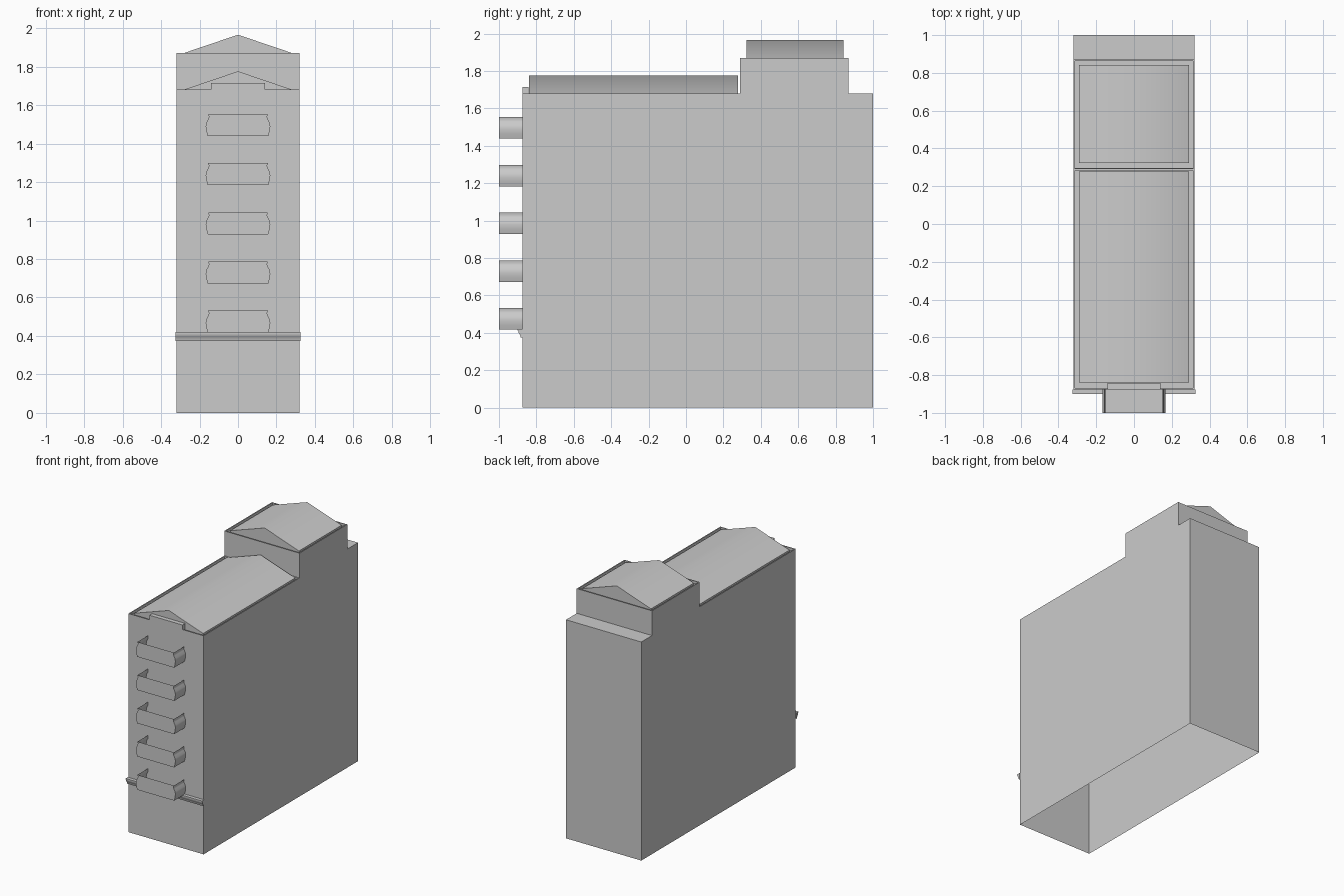
import bpy, bmesh
from mathutils import Vector

if "Cube" in bpy.data.objects:
    bpy.data.objects.remove(bpy.data.objects["Cube"])


def finish(name, bm, smooth=None, recalc=True):
    if recalc:
        bmesh.ops.recalc_face_normals(bm, faces=bm.faces)
    me = bpy.data.meshes.new(name)
    bm.to_mesh(me)
    bm.free()
    ob = bpy.data.objects.new(name, me)
    bpy.context.collection.objects.link(ob)
    if smooth:
        bpy.ops.object.select_all(action='DESELECT')
        ob.select_set(True)
        bpy.context.view_layer.objects.active = ob
        bpy.ops.object.shade_smooth_by_angle(angle=smooth)
    return ob


def prism(points, axis, a, b):
    """Extrude a closed profile along x ('X': points are y,z) or y ('Y': points are x,z)."""
    bm = bmesh.new()
    place = (lambda p, t: (t, p[0], p[1])) if axis == 'X' else (lambda p, t: (p[0], t, p[1]))
    va = [bm.verts.new(place(p, a)) for p in points]
    vb = [bm.verts.new(place(p, b)) for p in points]
    n = len(points)
    bm.faces.new(va)
    bm.faces.new(vb[::-1])
    for i in range(n):
        j = (i + 1) % n
        bm.faces.new((va[i], vb[i], vb[j], va[j]))
    bmesh.ops.recalc_face_normals(bm, faces=bm.faces)
    return bm


# Main block: stepped side outline, open underneath, sunken gutters in the two roofs
W, RIM, DEPTH = 0.32, 0.01, 0.02
LOW, HIGH = 1.68, 1.87
outline = [(-0.875, 0), (1, 0), (1, LOW), (0.87, LOW), (0.87, HIGH),
           (0.29, HIGH), (0.29, LOW), (-0.875, LOW)]
bm = prism(outline, 'X', -W, W)
tops = [f for f in bm.faces if f.normal.z > 0.9 and f.calc_center_median().y < 0.8]
bmesh.ops.inset_individual(bm, faces=tops, thickness=RIM)
sunk = bmesh.ops.extrude_discrete_faces(bm, faces=tops)['faces']
bmesh.ops.translate(bm, verts=list({v for f in sunk for v in f.verts}), vec=Vector((0, 0, -DEPTH)))
bm.normal_update()
bottom = [f for f in bm.faces if f.normal.z < -0.9]
bmesh.ops.delete(bm, geom=bottom, context='FACES_ONLY')
finish("building_walls", bm, recalc=False)


# Low gable roofs standing inside the gutters
def roof(name, y0, y1, z):
    prof = [(-0.292, z - DEPTH), (0.292, z - DEPTH), (0.292, z - 0.003),
            (0, z + 0.096), (-0.292, z - 0.003)]
    finish(name, prism(prof, 'Y', y0, y1), smooth=0.75)


roof("front_roof", -0.84, 0.277, LOW)
roof("rear_roof", 0.323, 0.842, HIGH)

# Raised parapet in the middle of the front edge
finish("raised_parapet", prism([(-0.14, LOW - DEPTH), (0.14, LOW - DEPTH), (0.14, 1.715), (-0.14, 1.715)],
                               'Y', -0.875, -0.842))

# Moulded cornice over the ground floor
cornice = [(-0.875, 0.375), (-0.884, 0.375), (-0.886, 0.385), (-0.891, 0.395),
           (-0.896, 0.402), (-0.897, 0.412), (-0.901, 0.413), (-0.901, 0.421), (-0.875, 0.421)]
finish("cornice", prism(cornice, 'X', -0.325, 0.325), smooth=0.7)

# Balconies: thin curved sides, flat front and floor, open on top and at the wall
side = [(0.157, 0), (0.164, 0.025), (0.168, 0.05), (0.165, 0.07),
        (0.155, 0.088), (0.151, 0.1), (0.155, 0.115)]
for i in range(5):
    z = 0.417 + 0.2555 * i
    ring = [(x, z + h) for x, h in side]
    ring += [(-x, h) for x, h in reversed(ring)]
    bm = prism(ring, 'Y', -1.0, -0.875)
    gone = [f for f in bm.faces if f.normal.y > 0.9 or
            (f.normal.z > 0.95 and f.calc_center_median().z > z + 0.11)]
    bmesh.ops.delete(bm, geom=gone, context='FACES_ONLY')
    finish(f"balcony_{i + 1}", bm, smooth=0.8, recalc=False)
